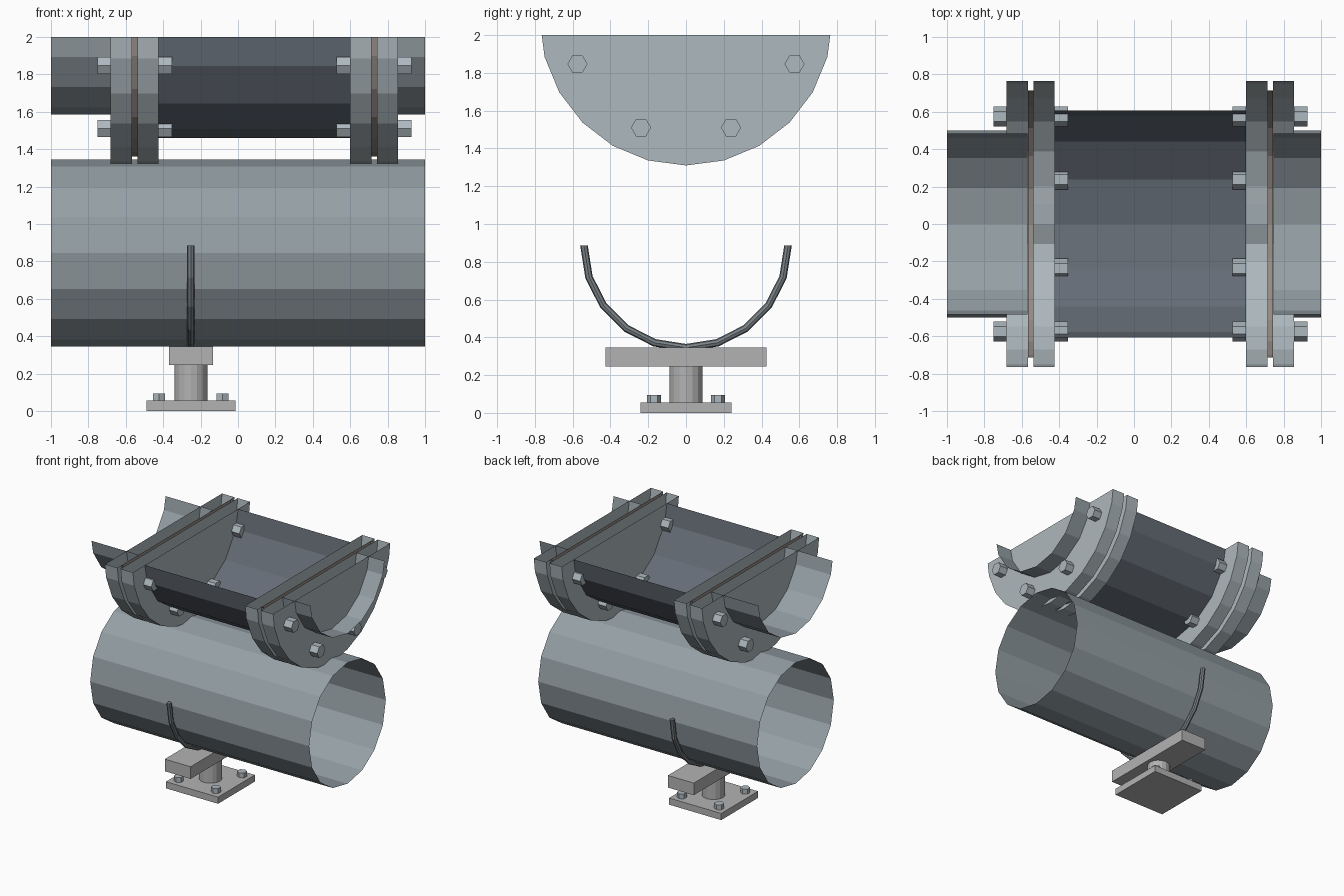
import bpy, bmesh, math
from mathutils import Matrix, Vector

if "Cube" in bpy.data.objects:
    bpy.data.objects.remove(bpy.data.objects["Cube"])


def material(name, r, g, b):
    m = bpy.data.materials.new(name)
    m.diffuse_color = (r, g, b, 1)
    m.use_nodes = True
    m.node_tree.nodes["Principled BSDF"].inputs["Base Color"].default_value = m.diffuse_color
    return m


PIPE = material("pipe_paint", 0.30, 0.35, 0.38)
DRUM = material("drum_paint", 0.13, 0.15, 0.18)
FLANGE = material("flange_steel", 0.42, 0.48, 0.51)
BOLT = material("bolt_steel", 0.42, 0.48, 0.52)
GASKET = material("gasket_fibre", 0.30, 0.26, 0.24)
STAND = material("stand_grey", 0.45, 0.45, 0.45)
STRAP = material("strap_steel", 0.20, 0.23, 0.25)


def finish(name, bm, mat):
    me = bpy.data.meshes.new(name)
    bm.to_mesh(me)
    bm.free()
    me.materials.append(mat)
    ob = bpy.data.objects.new(name, me)
    bpy.context.collection.objects.link(ob)
    return ob


def round_x(name, x0, x1, radius, sides, y, z, mat, caps=True, cut=None):
    """Cylinder along x, optionally open ended and cut off above a height."""
    bm = bmesh.new()
    bmesh.ops.create_cone(
        bm, cap_ends=caps, segments=sides, radius1=radius, radius2=radius, depth=x1 - x0,
        matrix=Matrix.Translation(((x0 + x1) / 2, y, z)) @ Matrix.Rotation(math.pi / 2, 4, 'Y'))
    if cut:
        bmesh.ops.bisect_plane(bm, geom=bm.verts[:] + bm.edges[:] + bm.faces[:],
                               plane_co=(0, 0, cut), plane_no=(0, 0, 1), clear_outer=True)
    return finish(name, bm, mat)


def round_z(name, x, y, z0, z1, radius, sides, mat):
    bm = bmesh.new()
    bmesh.ops.create_cone(bm, cap_ends=True, segments=sides, radius1=radius, radius2=radius,
                          depth=z1 - z0, matrix=Matrix.Translation((x, y, (z0 + z1) / 2)))
    return finish(name, bm, mat)


def box(name, x0, x1, y, z0, z1, mat):
    bm = bmesh.new()
    bmesh.ops.create_cube(bm, size=1,
                          matrix=Matrix.Translation(((x0 + x1) / 2, 0, (z0 + z1) / 2))
                          @ Matrix.Diagonal((x1 - x0, 2 * y, z1 - z0, 1)))
    return finish(name, bm, mat)


# Lower pipe, an open thin shell
round_x("lower_pipe", -1, 1, 0.5, 16, 0, 0.845, PIPE, caps=False)

# Upper pipe assembly, its shells cut open at z = 2
ZC, TOP, MID = 2.085, 2.0, 0.0875
round_x("upper_drum", -0.425, 0.6, 0.625, 16, 0, ZC, DRUM, False, TOP)
round_x("upper_pipe_left", -1, -0.57, 0.5, 16, 0, ZC, PIPE, False, TOP)
round_x("upper_pipe_right", 0.745, 1, 0.5, 16, 0, ZC, PIPE, False, TOP)

for side, s in (("left", -1), ("right", 1)):
    def span(a, b):
        return sorted((MID + s * a, MID + s * b))

    # Flange pair with gasket between
    round_x(f"inner_flange_{side}", *span(0.5125, 0.625), 0.775, 24, 0, ZC, FLANGE, True, TOP)
    round_x(f"outer_flange_{side}", *span(0.655, 0.768), 0.775, 24, 0, ZC, FLANGE, True, TOP)
    round_x(f"gasket_{side}", *span(0.6255, 0.6545), 0.725, 24, 0, ZC, GASKET, True, TOP)

    # Hex bolt heads and nuts around the lower half
    for i in range(4):
        a = math.radians(22.5 + 45 * i)
        y, z = 0.622 * math.cos(a), ZC - 0.622 * math.sin(a)
        round_x(f"flange_nut_{side}_{i}", *span(0.44, 0.5125), 0.053, 6, y, z, BOLT)
        round_x(f"flange_bolt_{side}_{i}", *span(0.768, 0.84), 0.053, 6, y, z, BOLT)

# Support stand
SX = -0.252
box("base_plate", SX - 0.238, SX + 0.238, 0.24, 0, 0.055, STAND)
round_z("stand_column", SX, 0, 0.055, 0.247, 0.088, 16, STAND)
box("saddle_block", SX - 0.118, SX + 0.118, 0.427, 0.245, 0.345, STAND)
for i, (sx, sy) in enumerate(((-1, -1), (1, -1), (-1, 1), (1, 1))):
    round_z(f"base_bolt_{i}", SX + sx * 0.17, sy * 0.17, 0.055, 0.095, 0.037, 6, BOLT)

# Half-ring strap cradling the lower pipe
bm = bmesh.new()
rings = []
for i in range(11):
    a = math.pi * i / 10
    out = Vector((0, -math.cos(a), -math.sin(a)))
    centre = Vector((SX, 0, 0.885)) + out * 0.54
    rings.append([bm.verts.new(centre + 0.02 * (Vector((math.cos(t), 0, 0)) + out * math.sin(t)))
                  for t in (math.tau * k / 8 for k in range(8))])
for a, b in zip(rings, rings[1:]):
    for k in range(8):
        bm.faces.new((a[k], a[(k + 1) % 8], b[(k + 1) % 8], b[k]))
bm.faces.new(rings[0])
bm.faces.new(rings[-1])
bmesh.ops.recalc_face_normals(bm, faces=bm.faces)
finish("pipe_strap", bm, STRAP)
